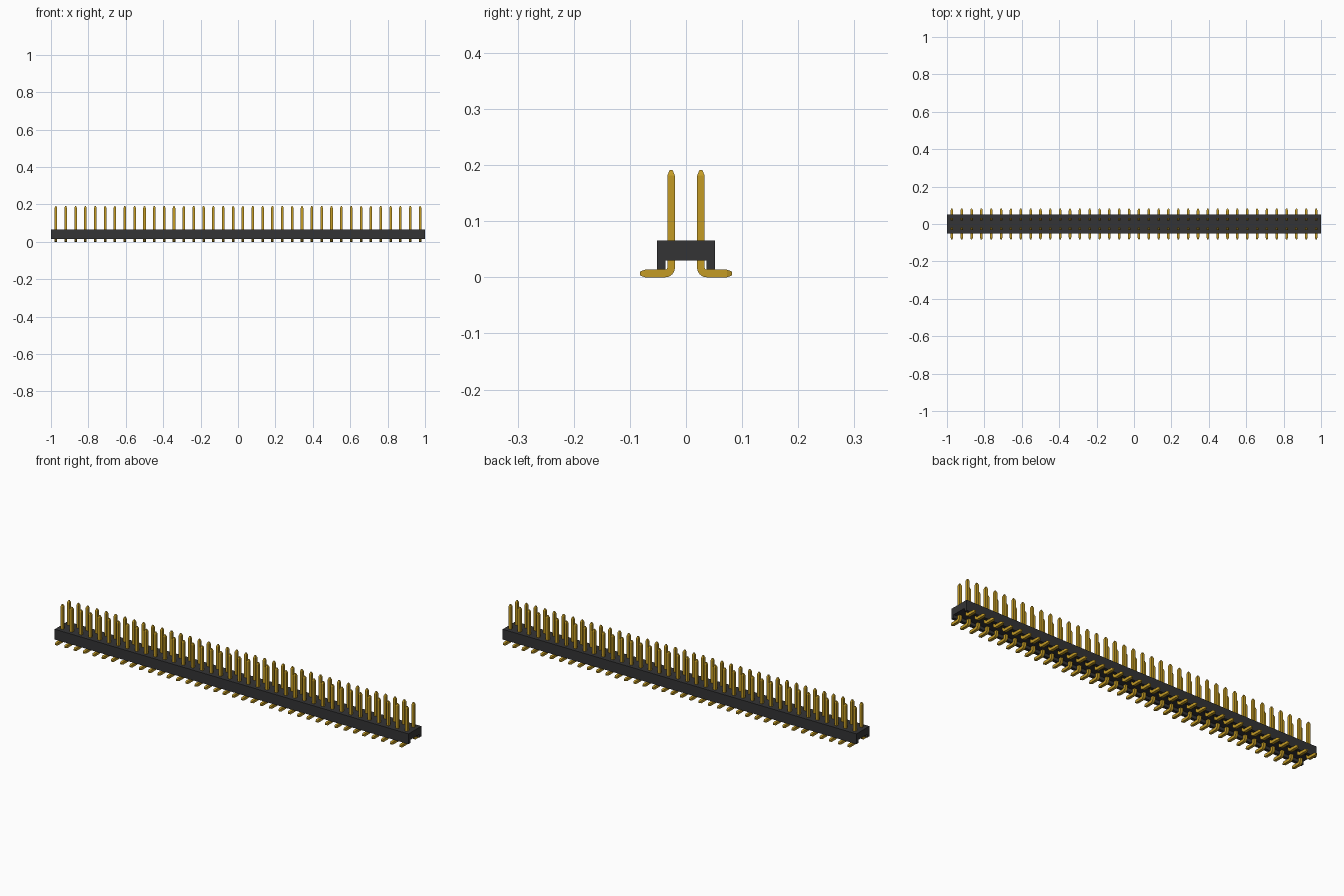
import bpy, bmesh, math
from mathutils import Vector

cube = bpy.data.objects.get("Cube")
if cube:
    bpy.data.objects.remove(cube, do_unlink=True)

COUNT = 38
PITCH = 2 / COUNT
W = 0.0136            # pin thickness
ROW = 0.0266          # pin row distance from the centre line


def material(name, color, roughness):
    m = bpy.data.materials.new(name)
    m.use_nodes = True
    m.diffuse_color = color
    bsdf = m.node_tree.nodes["Principled BSDF"]
    bsdf.inputs["Base Color"].default_value = color
    bsdf.inputs["Roughness"].default_value = roughness
    return m


def add_object(name, bm, mat):
    bmesh.ops.recalc_face_normals(bm, faces=bm.faces)
    mesh = bpy.data.meshes.new(name)
    bm.to_mesh(mesh)
    bm.free()
    mesh.materials.append(mat)
    ob = bpy.data.objects.new(name, mesh)
    bpy.context.collection.objects.link(ob)
    return ob


black = material("black plastic", (0.034, 0.034, 0.036, 1), 0.6)
gold = material("gold metal", (0.55, 0.33, 0.018, 1), 0.4)

# Housing: channel-shaped profile extruded along x
bm = bmesh.new()
half = [(0.052, 0.066), (0.052, 0.0138), (0.0365, 0.0138), (0.0365, 0.03)]
profile = half + [(-y, z) for y, z in reversed(half)]
face = bm.faces.new([bm.verts.new((-1, y, z)) for y, z in profile])
ext = bmesh.ops.extrude_face_region(bm, geom=[face])
bmesh.ops.translate(bm, vec=(2, 0, 0),
                    verts=[v for v in ext["geom"] if isinstance(v, bmesh.types.BMVert)])
add_object("housing", bm, black)

# Pin path: (y, z, turn angle, section scale) from top tip to foot tip
R = W / 2 + 0.0035    # centre-line bend radius
cy, cz = ROW + R, W / 2 + R
path = [(ROW, 0.191, 0, 0.4), (ROW, 0.181, 0, 1)]
for i in range(7):
    a = math.radians(15 * i)
    path.append((cy - R * math.cos(a), cz - R * math.sin(a), a, 1))
path += [(0.073, W / 2, math.pi / 2, 1), (0.082, W / 2, math.pi / 2, 0.5)]

# Sweep a square section along the path
bm = bmesh.new()
rings = []
for y, z, a, s in path:
    side = Vector((0, math.cos(a), math.sin(a))) * (W / 2 * s)
    wide = Vector((W / 2 * s, 0, 0))
    centre = Vector((0, y, z))
    rings.append([bm.verts.new(centre + wide * i + side * j)
                  for i, j in ((1, 1), (-1, 1), (-1, -1), (1, -1))])
for r0, r1 in zip(rings, rings[1:]):
    for k in range(4):
        n = (k + 1) % 4
        bm.faces.new((r0[k], r0[n], r1[n], r1[k]))
bm.faces.new(rings[0])
bm.faces.new(rings[-1])
pins = add_object("pins", bm, gold)
pins.location.x = -1 + PITCH / 2

# Smooth the bend, keep the square edges sharp
bpy.ops.object.select_all(action="DESELECT")
pins.select_set(True)
bpy.context.view_layer.objects.active = pins
bpy.ops.object.shade_smooth_by_angle(angle=math.radians(20))

# Mirror to the second row, then repeat along the housing
mirror = pins.modifiers.new("second row", "MIRROR")
mirror.use_axis = (False, True, False)
mirror.use_mirror_merge = False
array = pins.modifiers.new("row", "ARRAY")
array.count = COUNT
array.use_relative_offset = False
array.use_constant_offset = True
array.constant_offset_displace = (PITCH, 0, 0)
